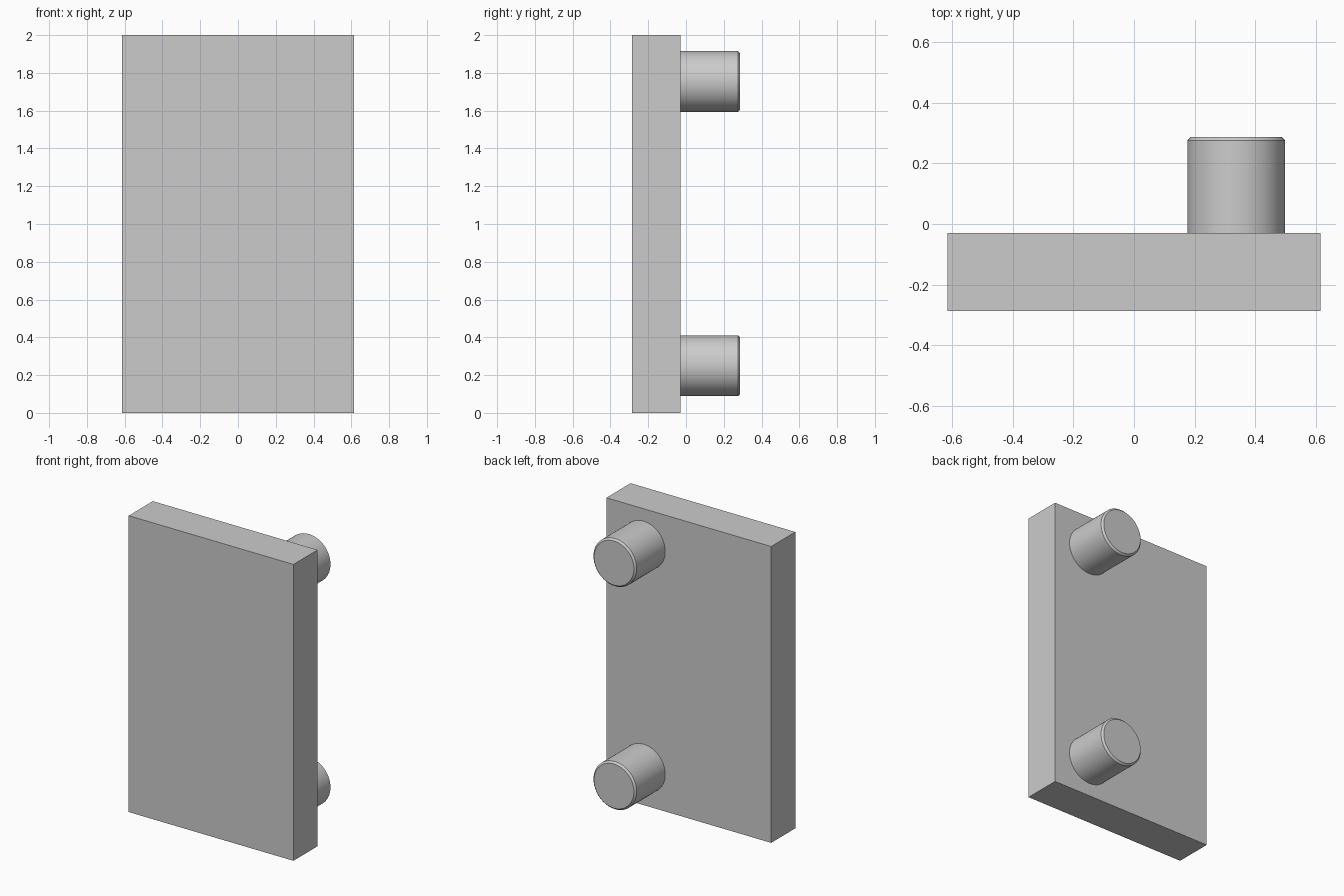
import bpy
import bmesh
import math
from mathutils import Matrix, Vector

cube = bpy.data.objects.get("Cube")
if cube:
    bpy.data.objects.remove(cube, do_unlink=True)

# Single plain grey
grey = bpy.data.materials.new("plain_grey")
grey.use_nodes = True
grey.diffuse_color = (0.6, 0.6, 0.6, 1)
grey.node_tree.nodes["Principled BSDF"].inputs["Base Color"].default_value = grey.diffuse_color

WIDTH, HEIGHT = 1.23, 2.0
FRONT, PLATE_BACK, PEG_END = -0.287, -0.03, 0.287
PEG_X, PEG_RADIUS, CHAMFER = 0.337, 0.161, 0.012


def add_object(name, bm):
    mesh = bpy.data.meshes.new(name)
    bmesh.ops.recalc_face_normals(bm, faces=bm.faces)
    bm.to_mesh(mesh)
    bm.free()
    mesh.materials.append(grey)
    obj = bpy.data.objects.new(name, mesh)
    bpy.context.collection.objects.link(obj)
    return obj


def add_peg(name, z):
    # Round peg pointing backwards, with a chamfered outer rim
    length = PEG_END - PLATE_BACK
    bm = bmesh.new()
    bmesh.ops.create_cone(
        bm, cap_ends=True, segments=64, radius1=PEG_RADIUS, radius2=PEG_RADIUS, depth=length,
        matrix=Matrix.Translation((PEG_X, (PLATE_BACK + PEG_END) / 2, z))
        @ Matrix.Rotation(-math.pi / 2, 4, "X"))
    rim = [e for e in bm.edges if all(v.co.y > PEG_END - 0.001 for v in e.verts)]
    bmesh.ops.bevel(bm, geom=rim, offset=CHAMFER, segments=1, affect="EDGES")
    obj = add_object(name, bm)
    bpy.ops.object.select_all(action="DESELECT")
    obj.select_set(True)
    bpy.context.view_layer.objects.active = obj
    bpy.ops.object.shade_smooth_by_angle(angle=math.radians(30))


# Upright flat plate
bm = bmesh.new()
bmesh.ops.create_cube(bm, size=1)
bmesh.ops.scale(bm, vec=Vector((WIDTH, PLATE_BACK - FRONT, HEIGHT)), verts=bm.verts)
bmesh.ops.translate(bm, vec=Vector((0, (FRONT + PLATE_BACK) / 2, HEIGHT / 2)), verts=bm.verts)
add_object("plate", bm)

# Two mounting pegs along the back
add_peg("lower_peg", 0.25)
add_peg("upper_peg", 1.755)
